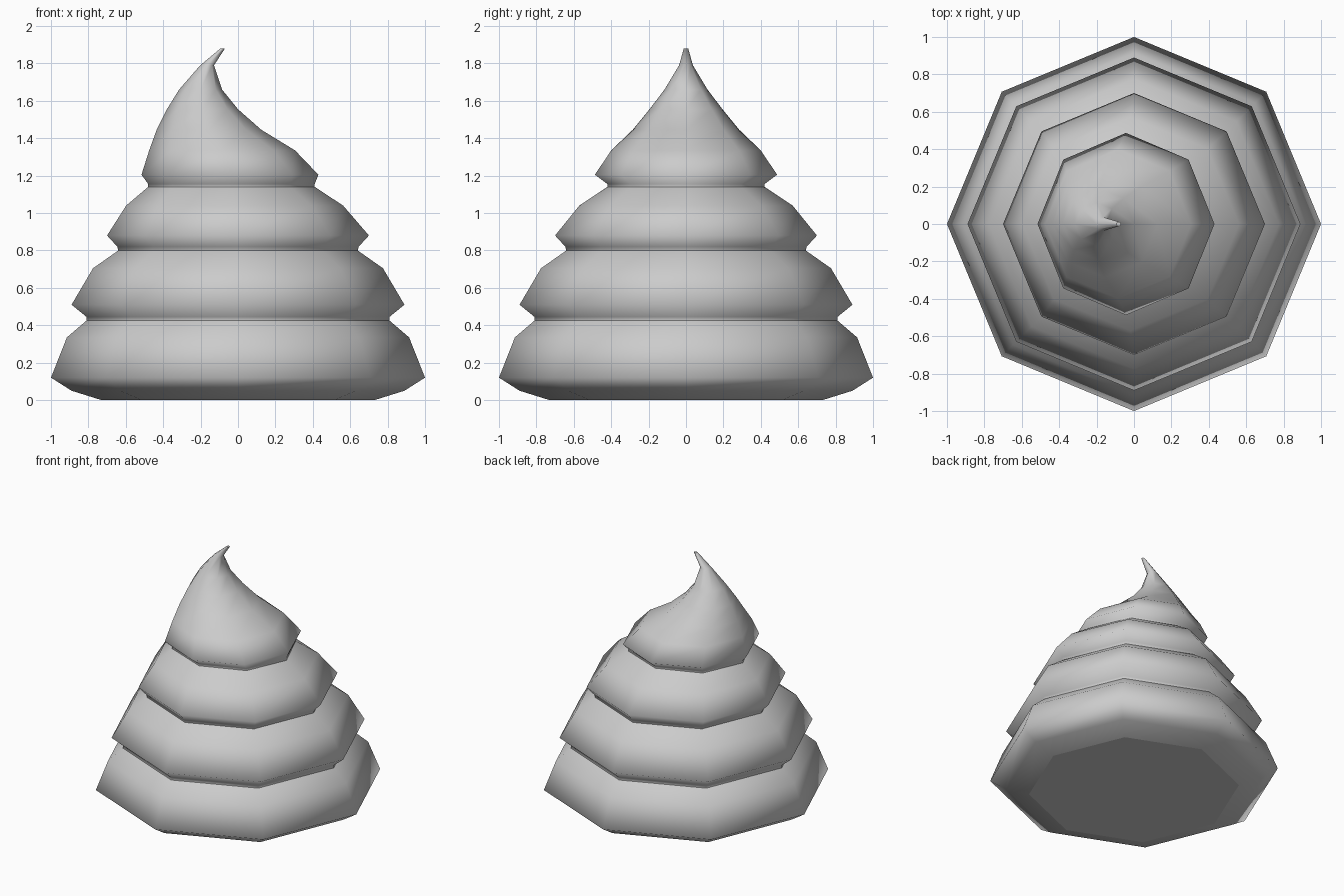
import bpy
import bmesh
import math

SIDES = 8

cube = bpy.data.objects.get("Cube")
if cube:
    bpy.data.objects.remove(cube)

# One plain material for the whole swirl
grey = bpy.data.materials.new("soft_grey")
grey.use_nodes = True
colour = (0.6, 0.6, 0.6, 1)
grey.diffuse_color = colour
shader = next(n for n in grey.node_tree.nodes if n.type == "BSDF_PRINCIPLED")
shader.inputs["Base Color"].default_value = colour


def layer(name, rings, cap_bottom=False, cap_top=False):
    """Loft octagonal rings given as (height, centre x, half width, half depth)."""
    bm = bmesh.new()
    loops = []
    for z, cx, rx, ry in rings:
        loop = []
        for i in range(SIDES):
            a = math.tau * i / SIDES
            loop.append(bm.verts.new((cx + rx * math.cos(a), ry * math.sin(a), z)))
        loops.append(loop)
    for low, high in zip(loops, loops[1:]):
        for i in range(SIDES):
            j = (i + 1) % SIDES
            bm.faces.new((low[i], low[j], high[j], high[i]))
    for face in bm.faces:
        face.smooth = True
    if cap_bottom:
        bm.faces.new(loops[0][::-1])
    if cap_top:
        bm.faces.new(loops[-1])
    mesh = bpy.data.meshes.new(name)
    bm.to_mesh(mesh)
    bm.free()
    mesh.materials.append(grey)
    obj = bpy.data.objects.new(name, mesh)
    bpy.context.collection.objects.link(obj)
    return obj


# Creases shared by neighbouring layers
crease_low = (0.425, 0, 0.81, 0.81)
crease_mid = (0.80, 0, 0.64, 0.64)
crease_high = (1.14, -0.035, 0.445, 0.42)

# Stacked coils, widest at the bottom
layer("base_coil", [
    (0, 0, 0.73, 0.73), (0.05, 0, 0.89, 0.89), (0.12, 0, 1, 1),
    (0.335, 0, 0.915, 0.915), crease_low], cap_bottom=True)

layer("lower_coil", [
    crease_low, (0.445, 0, 0.81, 0.81), (0.51, 0, 0.89, 0.89),
    (0.705, 0, 0.775, 0.775), crease_mid])

layer("upper_coil", [
    crease_mid, (0.82, 0, 0.645, 0.645), (0.88, 0, 0.70, 0.70),
    (1.04, -0.018, 0.58, 0.57), crease_high])

# Leaning peak with a curled tip
layer("curled_peak", [
    crease_high, (1.155, -0.035, 0.445, 0.42), (1.205, -0.043, 0.473, 0.487),
    (1.335, -0.085, 0.39, 0.40), (1.445, -0.155, 0.28, 0.285),
    (1.555, -0.19, 0.19, 0.195), (1.66, -0.20, 0.115, 0.115),
    (1.79, -0.165, 0.037, 0.037), (1.88, -0.082, 0.012, 0.012)], cap_top=True)
